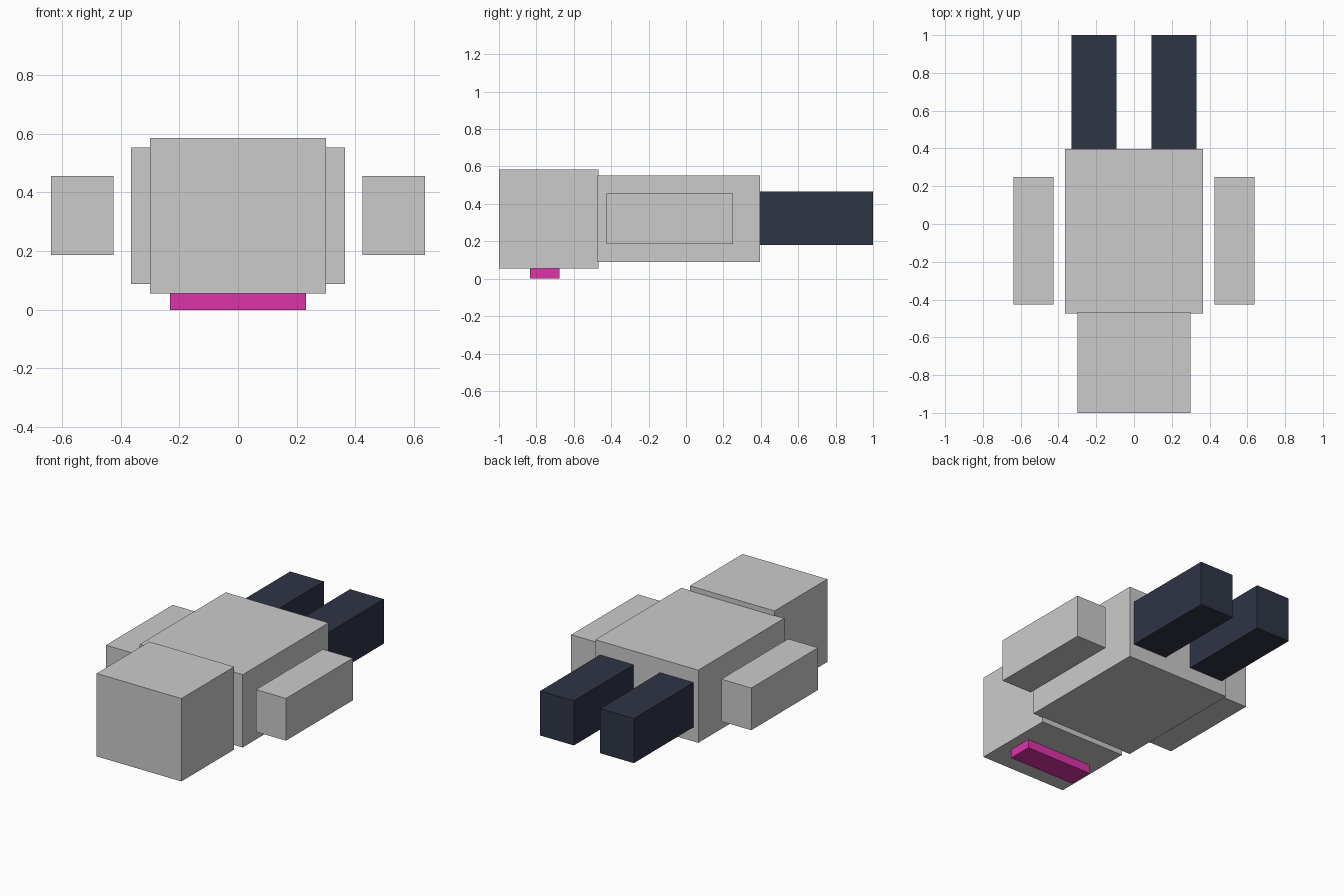
import bpy
from mathutils import Vector

if "Cube" in bpy.data.objects:
    bpy.data.objects.remove(bpy.data.objects["Cube"])


def material(name, color):
    m = bpy.data.materials.new(name)
    m.diffuse_color = (*color, 1)
    m.use_nodes = True
    m.node_tree.nodes["Principled BSDF"].inputs["Base Color"].default_value = m.diffuse_color
    return m


def box(name, lo, hi, mat=None):
    lo, hi = Vector(lo), Vector(hi)
    bpy.ops.mesh.primitive_cube_add(size=1, location=(lo + hi) / 2)
    ob = bpy.context.object
    ob.name = name
    ob.scale = hi - lo
    bpy.ops.object.transform_apply(location=False, rotation=False, scale=True)
    if mat:
        ob.data.materials.append(mat)
    return ob


navy = material("navy", (0.028, 0.035, 0.06))
pink = material("pink", (0.72, 0.033, 0.40))

# Figure lying face down: head at -y, legs at +y
box("head", (-0.30, -1.0, 0.055), (0.30, -0.467, 0.585))
box("torso", (-0.364, -0.473, 0.088), (0.364, 0.396, 0.553))

# Face strip on the underside of the head
box("visor", (-0.231, -0.833, 0.0), (0.231, -0.677, 0.06), pink)

# Paired limbs
for side, s in (("left", -1), ("right", 1)):
    x0, x1 = sorted((s * 0.425, s * 0.637))
    box(side + "_arm", (x0, -0.425, 0.186), (x1, 0.25, 0.456))
    x0, x1 = sorted((s * 0.093, s * 0.331))
    box(side + "_leg", (x0, 0.392, 0.18), (x1, 1.0, 0.465), navy)
